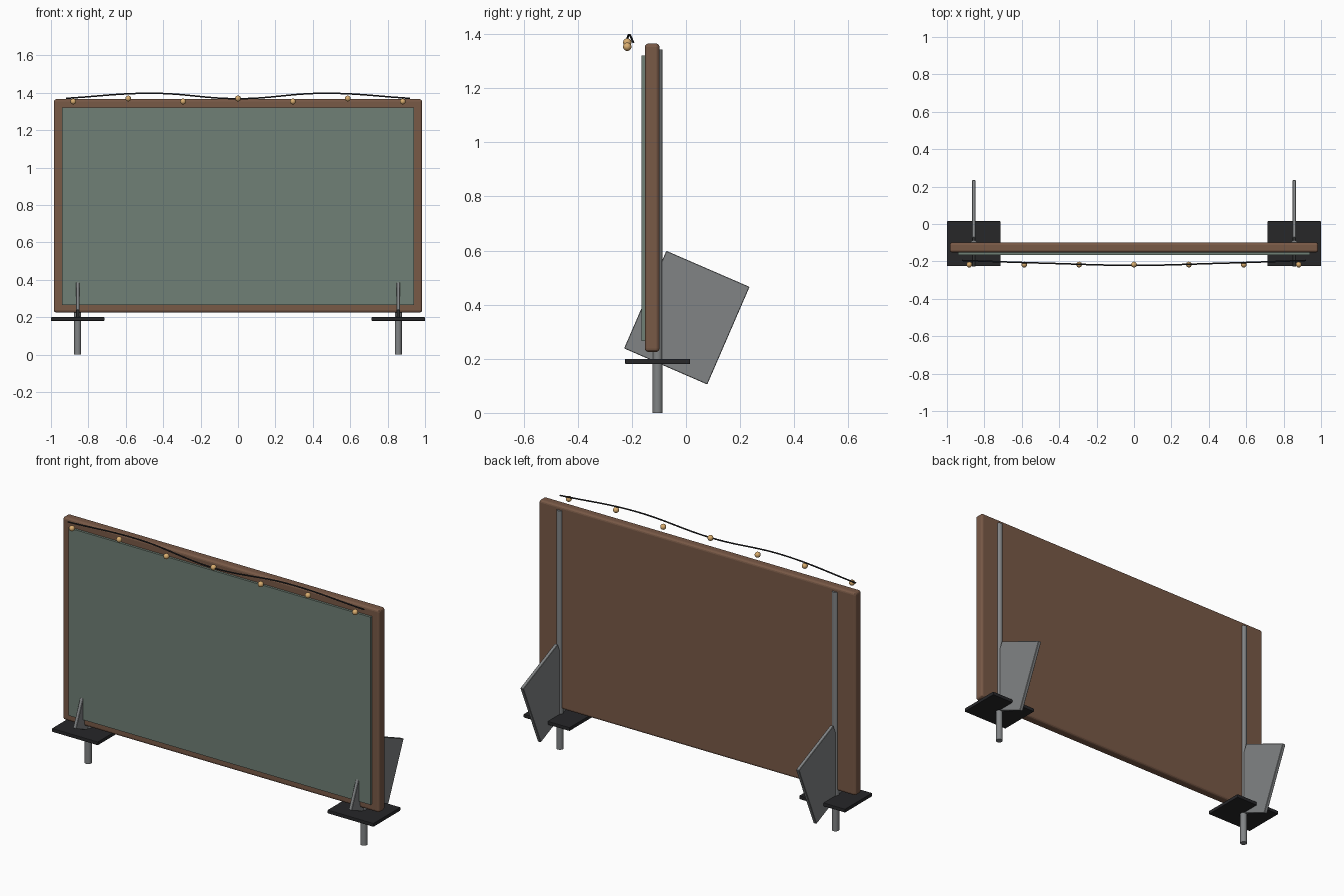
import bpy
from math import atan2

if "Cube" in bpy.data.objects:
    bpy.data.objects.remove(bpy.data.objects["Cube"])


def material(name, rgb):
    m = bpy.data.materials.new(name)
    m.diffuse_color = (*rgb, 1)
    m.use_nodes = True
    m.node_tree.nodes["Principled BSDF"].inputs["Base Color"].default_value = m.diffuse_color
    return m


WOOD = material("wood", (0.19, 0.10, 0.062))
SLATE = material("slate", (0.16, 0.215, 0.18))
BLACK = material("black", (0.02, 0.02, 0.022))
METAL = material("metal", (0.22, 0.23, 0.235))
BULB = material("bulb", (0.70, 0.42, 0.16))


def box(name, loc, size, mat, bevel=0, segments=2, rot_x=0):
    bpy.ops.mesh.primitive_cube_add(size=1, location=loc)
    ob = bpy.context.object
    ob.name = name
    ob.scale = size
    bpy.ops.object.transform_apply(location=False, rotation=False, scale=True)
    ob.rotation_euler.x = rot_x
    ob.data.materials.append(mat)
    if bevel:
        b = ob.modifiers.new("bevel", 'BEVEL')
        b.width, b.segments = bevel, segments
    return ob


# Board: wooden backing with the writing surface standing slightly proud
box("board_frame", (0, -0.125, 0.795), (1.97, 0.054, 1.14), WOOD, 0.013, 3)
box("writing_panel", (0, -0.156, 0.793), (1.88, 0.018, 1.055), SLATE)

# Supports, one set per side: post, base plate, tilted brace plate
for side, s in (("left", -1), ("right", 1)):
    bpy.ops.mesh.primitive_cylinder_add(vertices=24, radius=0.0187, depth=1.342,
                                        location=(s * 0.857, -0.105, 0.671))
    post = bpy.context.object
    post.name = "post_" + side
    post.data.materials.append(METAL)
    bpy.ops.object.shade_smooth_by_angle()
    box("base_plate_" + side, (s * 0.857, -0.105, 0.19), (0.286, 0.24, 0.02), BLACK, 0.003)
    box("brace_plate_" + side, (s * 0.857, 0.003, 0.352), (0.019, 0.335, 0.393), METAL,
        0.002, 1, rot_x=-atan2(0.133, 0.307))

# Cable draped along the top
cu = bpy.data.curves.new("light_cable", 'CURVE')
cu.dimensions = '3D'
cu.bevel_depth = 0.004
cu.bevel_resolution = 2
cu.use_fill_caps = True
cu.materials.append(BLACK)
sp = cu.splines.new('BEZIER')
path = [(-0.92, -0.195, 1.37), (-0.46, -0.21, 1.397), (0, -0.221, 1.368),
        (0.46, -0.21, 1.397), (0.92, -0.195, 1.37)]
sp.bezier_points.add(len(path) - 1)
for p, co in zip(sp.bezier_points, path):
    p.co = co
    p.handle_left_type = p.handle_right_type = 'AUTO'
bpy.context.collection.objects.link(bpy.data.objects.new("light_cable", cu))

# Bulbs, alternately low and high
for i in range(7):
    bpy.ops.mesh.primitive_uv_sphere_add(segments=16, ring_count=10, radius=0.0155,
                                         location=((i - 3) * 0.2935, -0.217, 1.353 + 0.016 * (i % 2)))
    ob = bpy.context.object
    if i == 3:
        ob.location.z = 1.369
    ob.name = f"bulb_{i + 1}"
    ob.data.materials.append(BULB)
    bpy.ops.object.shade_smooth()
